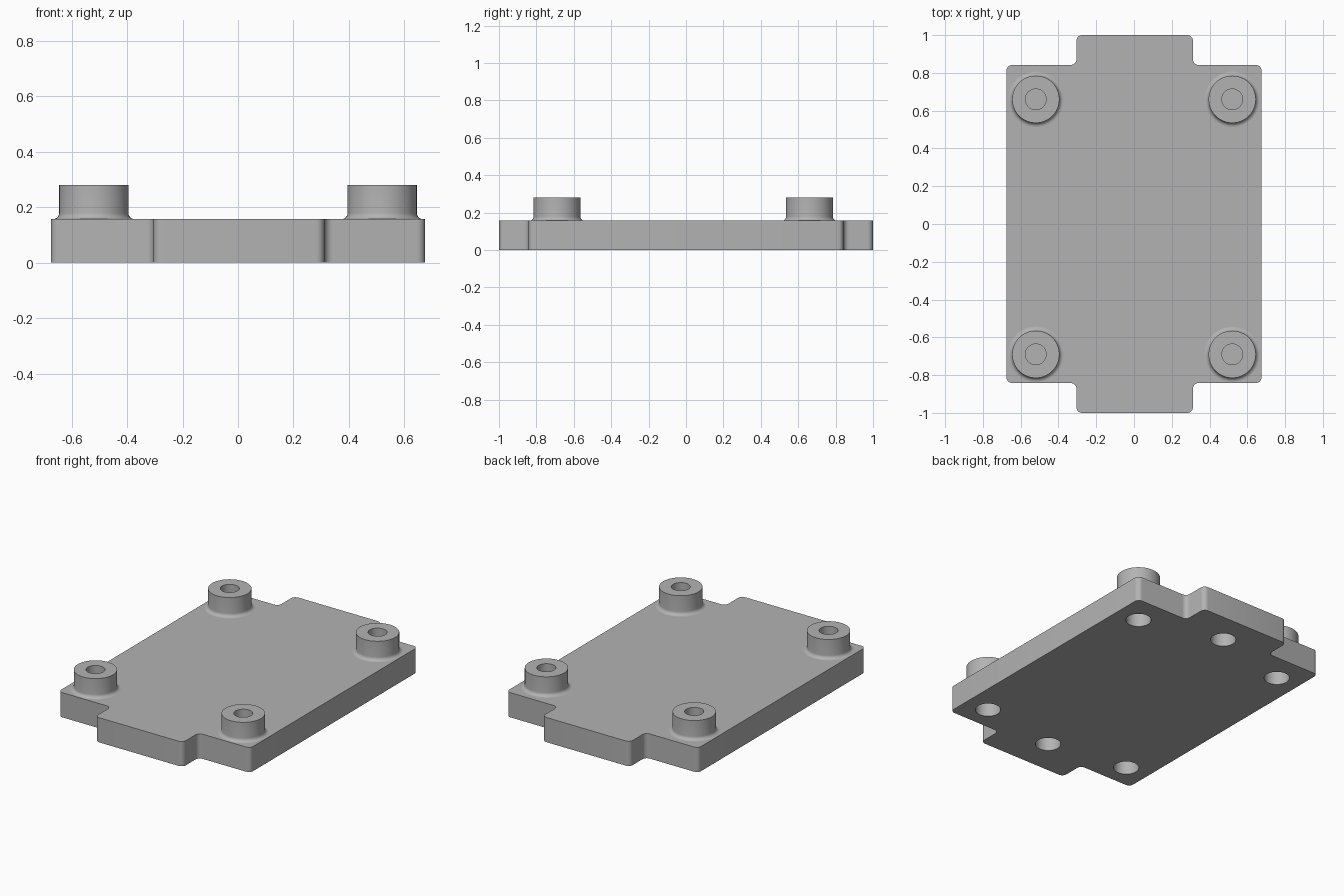
import bpy, bmesh, math
from mathutils import Matrix, Vector

cube = bpy.data.objects.get("Cube")
if cube:
    bpy.data.objects.remove(cube, do_unlink=True)

PLATE_TOP, BOSS_TOP = 0.157, 0.28
BOSS_R, BORE_R, FILLET = 0.125, 0.055, 0.022
SOCKET_R, SOCKET_DEPTH = 0.073, 0.125
BOSSES = {"front_right": (-0.52, -0.69), "front_left": (0.52, -0.69),
          "back_right": (-0.52, 0.66), "back_left": (0.52, 0.66)}
TAB_HOLES = [(0, -0.77), (0, 0.80)]

grey = bpy.data.materials.new("plain_grey")
grey.use_nodes = True
colour = (0.45, 0.45, 0.45, 1)
grey.diffuse_color = colour
grey.node_tree.nodes["Principled BSDF"].inputs["Base Color"].default_value = colour


def make_object(name, bm):
    bmesh.ops.recalc_face_normals(bm, faces=bm.faces)
    mesh = bpy.data.meshes.new(name)
    bm.to_mesh(mesh)
    bm.free()
    mesh.materials.append(grey)
    obj = bpy.data.objects.new(name, mesh)
    bpy.context.collection.objects.link(obj)
    return obj


def smooth(obj):
    bpy.ops.object.select_all(action="DESELECT")
    obj.select_set(True)
    bpy.context.view_layer.objects.active = obj
    bpy.ops.object.shade_smooth_by_angle(angle=math.radians(35))


# Plate: outline with end tabs, rounded corners, extruded upwards
outline = [(-0.305, -1), (0.312, -1), (0.312, -0.842), (0.675, -0.842),
           (0.675, 0.842), (0.312, 0.842), (0.312, 1), (-0.305, 1),
           (-0.305, 0.842), (-0.675, 0.842), (-0.675, -0.842), (-0.305, -0.842)]
bm = bmesh.new()
bm.faces.new([bm.verts.new((x, y, 0)) for x, y in outline])
bmesh.ops.bevel(bm, geom=bm.verts[:], offset=0.03, segments=6,
                profile=0.5, affect="VERTICES")
top = bmesh.ops.extrude_face_region(bm, geom=bm.faces[:])["geom"]
bmesh.ops.translate(bm, vec=(0, 0, PLATE_TOP),
                    verts=[v for v in top if isinstance(v, bmesh.types.BMVert)])
plate = make_object("base_plate", bm)

# Blind sockets cut into the underside
bm = bmesh.new()
for x, y in list(BOSSES.values()) + TAB_HOLES:
    bmesh.ops.create_cone(bm, cap_ends=True, segments=48, radius1=SOCKET_R,
                          radius2=SOCKET_R, depth=2 * SOCKET_DEPTH,
                          matrix=Matrix.Translation((x, y, 0)))
cutter = make_object("socket_cutter", bm)
cutter.hide_render = True
cut = plate.modifiers.new("sockets", "BOOLEAN")
cut.operation, cut.solver, cut.object = "DIFFERENCE", "EXACT", cutter
bpy.context.view_layer.objects.active = plate
bpy.ops.object.modifier_apply(modifier=cut.name)
bpy.data.objects.remove(cutter, do_unlink=True)
smooth(plate)

# Bosses: turned profile with a blind bore and a fillet at the foot
profile = [(0, PLATE_TOP + 0.003), (BORE_R, PLATE_TOP + 0.003),
           (BORE_R, BOSS_TOP), (BOSS_R, BOSS_TOP)]
for i in range(7):
    a = math.pi / 2 * i / 6
    profile.append((BOSS_R + FILLET * (1 - math.cos(a)),
                    PLATE_TOP + FILLET * (1 - math.sin(a))))

for place, (x, y) in BOSSES.items():
    bm = bmesh.new()
    verts = [bm.verts.new((r, 0, z)) for r, z in profile]
    edges = [bm.edges.new(pair) for pair in zip(verts, verts[1:])]
    bmesh.ops.spin(bm, geom=verts + edges, cent=(0, 0, 0), axis=(0, 0, 1),
                   angle=2 * math.pi, steps=48, use_merge=False)
    bmesh.ops.remove_doubles(bm, verts=bm.verts, dist=0.0001)
    boss = make_object(place + "_boss", bm)
    # Make the open shell face outwards
    rim = max(boss.data.polygons, key=lambda p: p.center.z)
    if rim.normal.z < 0:
        boss.data.flip_normals()
    boss.location = Vector((x, y, 0))
    smooth(boss)
